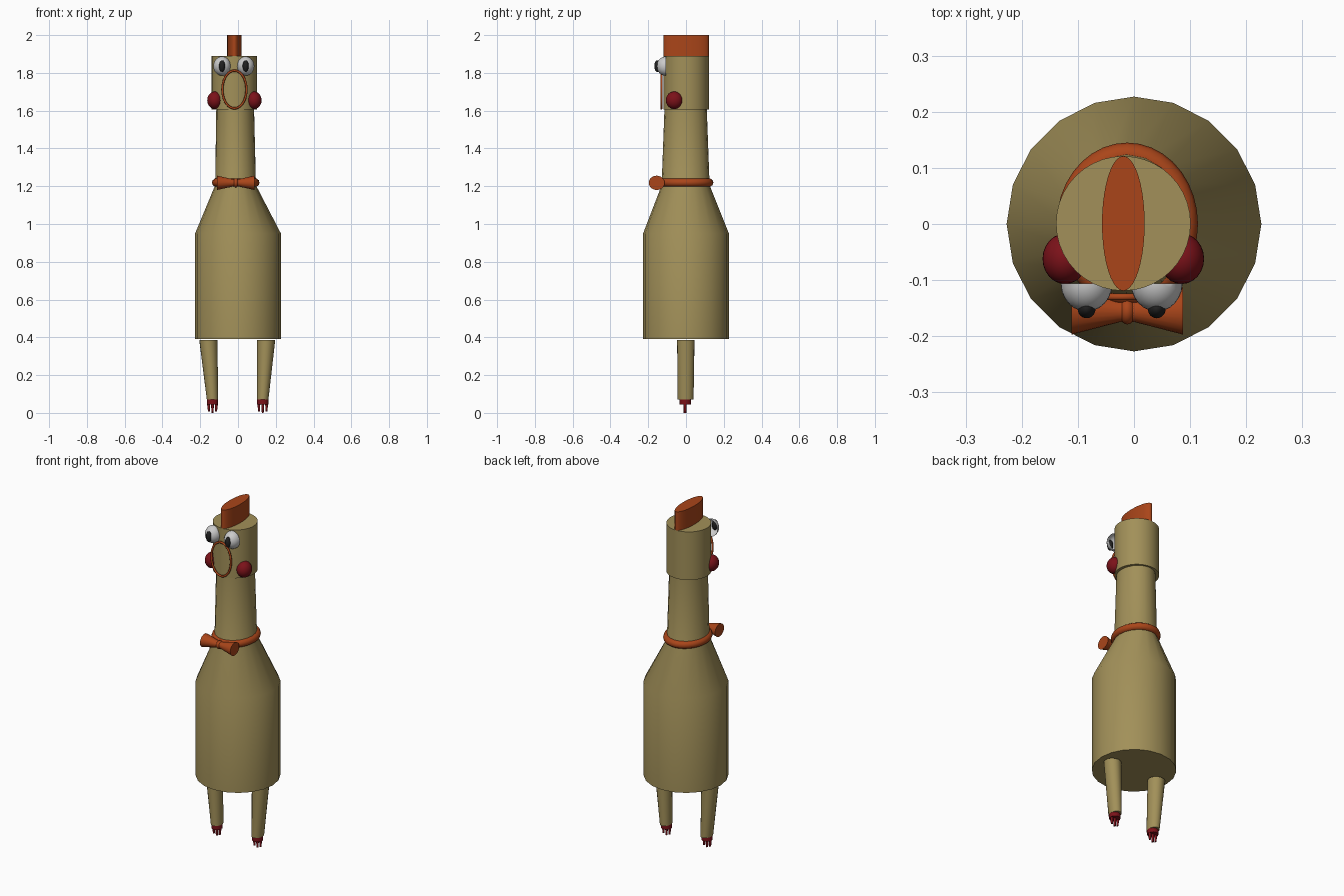
import bpy, bmesh, math
from mathutils import Matrix, Vector

if "Cube" in bpy.data.objects:
    bpy.data.objects.remove(bpy.data.objects["Cube"])

def mat(name, col):
    m = bpy.data.materials.new(name)
    m.diffuse_color = (*col, 1)
    m.use_nodes = True
    m.node_tree.nodes["Principled BSDF"].inputs["Base Color"].default_value = m.diffuse_color
    return m

OLIVE = mat("olive", (0.36, 0.28, 0.10))
ORANGE = mat("orange", (0.40, 0.06, 0.01))
RED = mat("dark_red", (0.20, 0.006, 0.01))
WHITE = mat("white", (0.8, 0.8, 0.8))
BLACK = mat("black", (0.015, 0.015, 0.015))

def finish(bm, name, material, angle=40):
    bmesh.ops.recalc_face_normals(bm, faces=bm.faces)
    me = bpy.data.meshes.new(name)
    bm.to_mesh(me)
    bm.free()
    ob = bpy.data.objects.new(name, me)
    bpy.context.collection.objects.link(ob)
    me.materials.append(material)
    bpy.ops.object.select_all(action='DESELECT')
    ob.select_set(True)
    bpy.context.view_layer.objects.active = ob
    bpy.ops.object.shade_smooth_by_angle(angle=math.radians(angle))
    return ob

def loft(name, rings, material, sides=20, matrix=None):
    """Skin elliptical rings (z, cx, cy, rx, ry) and cap both ends."""
    bm = bmesh.new()
    loops = []
    for z, cx, cy, rx, ry in rings:
        loops.append([bm.verts.new((cx + rx * math.cos(a), cy + ry * math.sin(a), z))
                      for a in (2 * math.pi * i / sides for i in range(sides))])
    for a, b in zip(loops, loops[1:]):
        for i in range(sides):
            j = (i + 1) % sides
            bm.faces.new((a[i], a[j], b[j], b[i]))
    bm.faces.new(loops[0][::-1])
    bm.faces.new(loops[-1])
    if matrix:
        bm.transform(matrix)
    return finish(bm, name, material)

def ball(name, loc, radii, material, half=False):
    """Ellipsoid, or just its open front half."""
    bm = bmesh.new()
    bmesh.ops.create_uvsphere(bm, u_segments=24, v_segments=16, radius=1)
    if half:
        bmesh.ops.bisect_plane(bm, geom=bm.verts[:] + bm.edges[:] + bm.faces[:],
                               plane_co=(0, 0, 0), plane_no=(0, 1, 0), clear_outer=True)
    bm.transform(Matrix.Translation(loc) @ Matrix.Diagonal((*radii, 1)))
    return finish(bm, name, material)

def hoop(name, loc, rx, ry, minor, material, upright=False, major=36, tube=10):
    """Elliptical ring of constant thickness."""
    bm = bmesh.new()
    rows = []
    for i in range(major):
        a = 2 * math.pi * i / major
        row = []
        for k in range(tube):
            b = 2 * math.pi * k / tube
            d = minor * math.cos(b)
            row.append(bm.verts.new(((rx + d) * math.cos(a), (ry + d) * math.sin(a),
                                     minor * math.sin(b))))
        rows.append(row)
    for i in range(major):
        p, q = rows[i], rows[(i + 1) % major]
        for k in range(tube):
            n = (k + 1) % tube
            bm.faces.new((p[k], q[k], q[n], p[n]))
    rot = Matrix.Rotation(math.pi / 2, 4, 'X') if upright else Matrix()
    bm.transform(Matrix.Translation(loc) @ rot)
    return finish(bm, name, material, 60)

# Body with sloping shoulders and neck
loft("body", [(0.39, 0, 0, 0.227, 0.227), (0.95, 0, 0, 0.227, 0.227),
              (1.205, -0.013, -0.002, 0.108, 0.127),
              (1.61, -0.015, -0.002, 0.1, 0.112)], OLIVE)

# Head and crest
HX = -0.019
loft("head", [(1.605, HX, 0.001, 0.12, 0.12), (1.89, HX, 0.001, 0.12, 0.12)], OLIVE, 40)
loft("crest", [(1.88, HX, 0.001, 0.038, 0.12), (2.0, HX, 0.001, 0.038, 0.12)], ORANGE, 40)

# Collar and bow tie
hoop("collar", (-0.012, 0, 1.219), 0.104, 0.123, 0.022, ORANGE)
bow = Matrix.Translation((-0.012, -0.155, 1.218)) @ Matrix.Rotation(math.pi / 2, 4, 'Y')
loft("bow_tie", [(-0.099, 0, 0, 0.038, 0.042), (-0.014, 0, 0, 0.019, 0.02),
                 (0.014, 0, 0, 0.019, 0.02), (0.099, 0, 0, 0.038, 0.042)], ORANGE, 20, bow)
ball("bow_knot", (-0.012, -0.155, 1.218), (0.016, 0.024, 0.024), ORANGE)

# Beak outline
hoop("beak_ring", (HX, -0.13, 1.712), 0.064, 0.1, 0.006, ORANGE, upright=True)

# Paired parts
for side, s in (("left", -1), ("right", 1)):
    ex = -0.022 + s * 0.0625
    ball(side + "_eye", (ex, -0.106, 1.836), (0.046, 0.05, 0.051), WHITE, half=True)
    ball(side + "_pupil", (ex, -0.151, 1.836), (0.016, 0.017, 0.031), BLACK)
    ball(side + "_cheek", (HX + s * 0.104, -0.06 - 0.002, 1.655), (0.04, 0.045, 0.046), RED)

    # Tapered leg, foot and toes
    top, low = -0.004 + s * 0.153, -0.002 + s * 0.133
    loft(side + "_leg", [(0.07, low, -0.002, 0.03, 0.042),
                         (0.385, top, -0.001, 0.048, 0.046)], OLIVE)
    loft(side + "_foot", [(0.045, low, -0.004, 0.03, 0.031),
                          (0.071, low, -0.004, 0.03, 0.031)], RED)
    for t in (-1, 0, 1):
        tip = 0.008 * abs(t)
        loft(f"{side}_toe_{t + 2}", [(tip, low + t * 0.019, -0.005, 0.005, 0.007),
                                     (0.05, low + t * 0.021, -0.005, 0.008, 0.008)], RED, 12)
